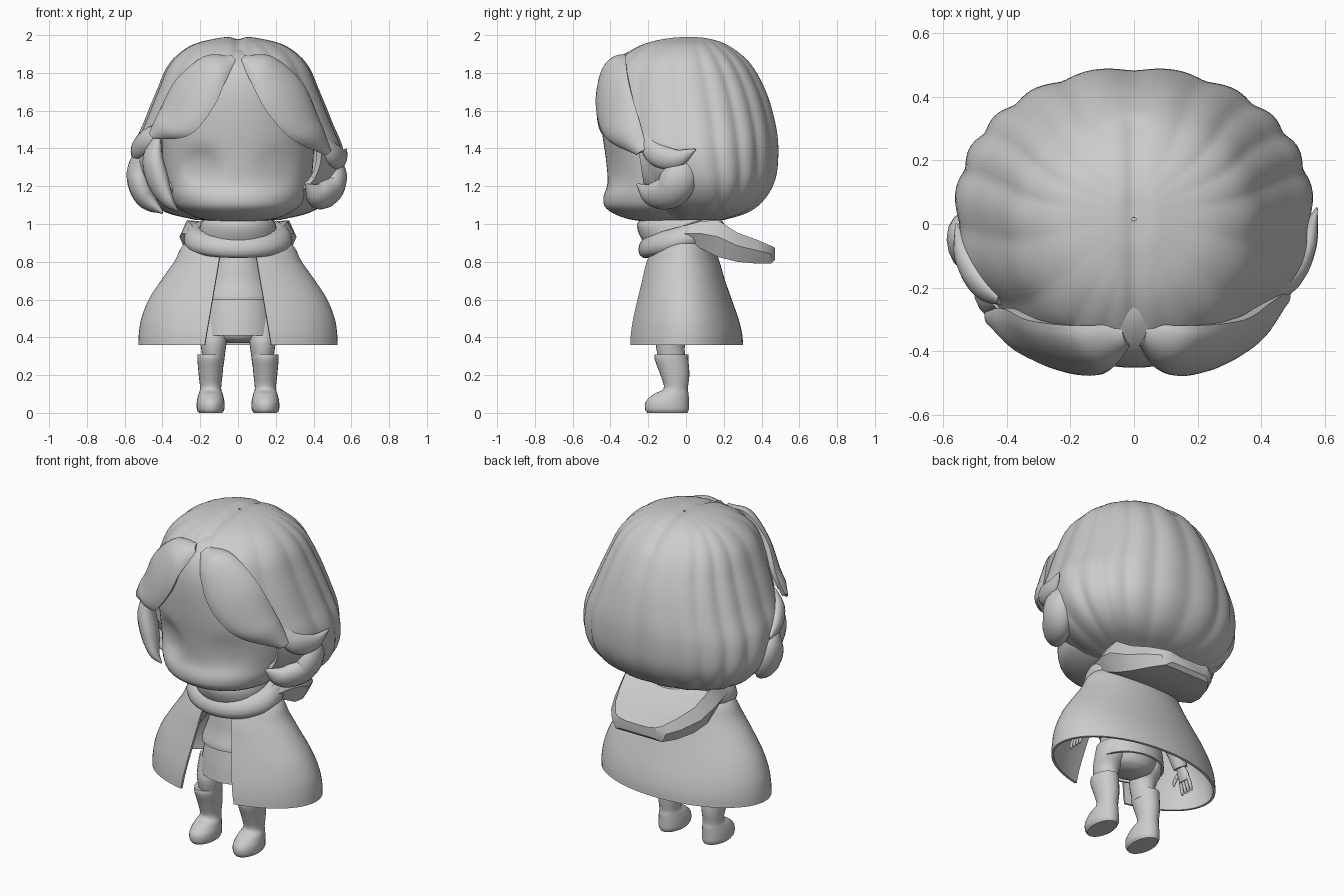
import bpy, bmesh, math
from mathutils import Vector

if "Cube" in bpy.data.objects:
    bpy.data.objects.remove(bpy.data.objects["Cube"])

CENTRE = Vector((0, 0, 1.45))


def spline(pts, n):
    """Catmull-Rom through tuples of any length, n samples per span."""
    p = [Vector(q) for q in pts]
    p = [2 * p[0] - p[1]] + p + [2 * p[-1] - p[-2]]
    out = []
    for i in range(1, len(p) - 2):
        a, b, c, d = p[i - 1:i + 3]
        for k in range(n):
            t = k / n
            out.append(0.5 * (2 * b + (c - a) * t + (2 * a - 5 * b + 4 * c - d) * t * t
                              + (3 * b - a - 3 * c + d) * t ** 3))
    return out + [p[-2]]


def grid(name, rows, loop=True, loop_rows=False, caps=False, thick=0, offset=0, cuts=(), angle=45):
    """Skin a list of point rows into a smooth object."""
    bm = bmesh.new()
    vs = [[bm.verts.new(p) for p in r] for r in rows]
    m = len(vs[0])
    for i in range(len(vs) if loop_rows else len(vs) - 1):
        r, q = vs[i], vs[(i + 1) % len(vs)]
        for j in range(m if loop else m - 1):
            k = (j + 1) % m
            bm.faces.new((r[j], r[k], q[k], q[j]))
    if caps:
        bm.faces.new(vs[0])
        bm.faces.new(vs[-1])
    bmesh.ops.recalc_face_normals(bm, faces=bm.faces)
    for co, no in cuts:
        bmesh.ops.bisect_plane(bm, geom=bm.verts[:] + bm.edges[:] + bm.faces[:],
                               plane_co=co, plane_no=no, clear_outer=True)
    me = bpy.data.meshes.new(name)
    bm.to_mesh(me)
    bm.free()
    ob = bpy.data.objects.new(name, me)
    bpy.context.collection.objects.link(ob)
    bpy.ops.object.select_all(action='DESELECT')
    ob.select_set(True)
    bpy.context.view_layer.objects.active = ob
    if thick:
        mod = ob.modifiers.new("thickness", 'SOLIDIFY')
        mod.thickness, mod.offset = thick, offset
        bpy.ops.object.modifier_apply(modifier=mod.name)
    bpy.ops.object.shade_smooth_by_angle(angle=math.radians(angle))
    return ob


def ring(z, w, yf, yb, a, cx=0, e=1.0):
    """Point on a rounded horizontal section; e < 1 makes it squarer."""
    c, s = math.cos(a), math.sin(a)
    c, s = math.copysign(abs(c) ** e, c), math.copysign(abs(s) ** e, s)
    return Vector((cx + w * c, (yf + yb) / 2 + (yb - yf) / 2 * s, z))


def rings(name, prof, n=32, cx=0, e=1.0, sub=4, **kw):
    rows = [[ring(*p, 2 * math.pi * j / n, cx, e) for j in range(n)] for p in spline(prof, sub)]
    return grid(name, rows, **kw)


def lock(name, pts, flat=0.65, n=14, out_from=CENTRE):
    """Tapered tube along (x, y, z, radius) points, flattened toward the head."""
    s = spline(pts, 6)
    rows = []
    for i, p in enumerate(s):
        c = p.xyz
        t = (s[min(i + 1, len(s) - 1)].xyz - s[max(i - 1, 0)].xyz).normalized()
        side = t.cross(c - out_from).normalized()
        out = side.cross(t)
        r = max(p[3], 0.004)
        rows.append([c + side * r * math.cos(a) + out * r * flat * math.sin(a)
                     for a in (2 * math.pi * j / n for j in range(n))])
    return grid(name, rows, caps=True)


def petal(name, edge_a, edge_b, bulge):
    """Leaf-shaped sheet between two edge curves, bulging away from the head."""
    A, B = spline(edge_a, 7), spline(edge_b, 7)
    rows = []
    for a, b in zip(A, B):
        row = []
        for k in range(13):
            v = k / 12
            p = a.lerp(b, v)
            f = math.sin(math.pi * v) ** 0.7 if 0 < v < 1 else 0
            row.append(p + (p - CENTRE).normalized() * bulge * f * min(1, (b - a).length / 0.2))
        rows.append(row)
    return grid(name, rows, loop=False, thick=0.03)


# Head with soft eye hollows
head = rings("head", [(1.005, .08, -.16, .1), (1.03, .21, -.32, .14), (1.08, .31, -.42, .2),
                      (1.14, .355, -.437, .25), (1.22, .385, -.415, .3), (1.35, .4, -.425, .33),
                      (1.5, .4, -.445, .35), (1.7, .37, -.45, .33), (1.83, .29, -.41, .25),
                      (1.91, .12, -.31, .15), (1.93, .04, -.2, .05)], n=64, e=.95, caps=True)
for v in head.data.vertices:
    if v.co.y < -.15:
        for s, depth in ((1, .012), (-1, .035)):
            d = math.hypot(v.co.x - .2 * s, v.co.z - 1.3)
            v.co.y += depth * math.exp(-(d / .1) ** 4)

# Hair cap with soft scalloped strands, cut open above the face
profile = spline([(1.992, .008, .01, .02), (1.985, .1, -.1, .12), (1.945, .25, -.25, .23),
                  (1.85, .365, -.38, .345), (1.7, .435, -.44, .43), (1.53, .505, -.45, .48),
                  (1.39, .56, -.43, .495), (1.24, .555, -.35, .48), (1.13, .49, -.25, .42),
                  (1.06, .38, -.17, .33), (1.02, .22, -.1, .2)], 5)
rows = []
for i, p in enumerate(profile):
    fade = min(1, i / 15)
    row = []
    for j in range(180):
        a = 2 * math.pi * j / 180
        b = a + math.pi / 2
        groove = (1 - math.sqrt(math.sin(9 * b + .9 * math.sin(3 * b) + .5 * math.sin(2 * b)) ** 2 + .04))
        q = ring(*p, a, 0, .95)
        k = 1 - .03 * fade * groove
        q.x, q.y = q.x * k, q.y * k
        if i < 15:
            q.z -= .014 * math.exp(-(q.x / .03) ** 2)
        row.append(q)
    rows.append(row)
grid("hair_cap", rows, thick=.03, offset=-1, angle=60, cuts=[((0, -.33, 1.9), (0, -.52, -.08))])

# Parted fringe
petal("fringe_right",
      [(.025, -.37, 1.865), (.075, -.44, 1.75), (.15, -.46, 1.6), (.28, -.41, 1.46), (.46, -.25, 1.375)],
      [(.04, -.32, 1.875), (.18, -.32, 1.87), (.33, -.3, 1.74), (.415, -.25, 1.55), (.475, -.21, 1.39)], .045)
petal("fringe_left",
      [(-.02, -.37, 1.865), (-.075, -.44, 1.75), (-.13, -.46, 1.62), (-.25, -.43, 1.48), (-.44, -.31, 1.46)],
      [(-.04, -.32, 1.875), (-.18, -.32, 1.87), (-.32, -.3, 1.75), (-.4, -.265, 1.6), (-.455, -.28, 1.48)], .045)

# Side locks
lock("flick_right", [(.42, -.22, 1.5, .02), (.49, -.17, 1.38, .06), (.54, -.06, 1.345, .055),
                     (.575, .05, 1.395, .005)])
lock("curl_right", [(.48, .0, 1.37, .05), (.505, -.03, 1.26, .095), (.48, -.08, 1.175, .095),
                    (.42, -.18, 1.155, .07), (.36, -.26, 1.21, .005)], .75)
lock("flick_left", [(-.42, -.24, 1.52, .02), (-.48, -.19, 1.45, .06), (-.53, -.1, 1.39, .055),
                    (-.56, .0, 1.35, .005)])
lock("front_lock_left", [(-.43, -.24, 1.46, .03), (-.45, -.23, 1.34, .075), (-.42, -.24, 1.22, .08),
                         (-.37, -.27, 1.12, .045), (-.32, -.27, 1.07, .005)])
lock("back_lock_left", [(-.5, -.12, 1.4, .03), (-.53, -.06, 1.27, .09), (-.49, -.07, 1.14, .085),
                        (-.4, -.12, 1.06, .01)])

# Cowl: neck band, rolled collar and draped hood
rings("neck_band", [(.86, .2, -.2, .15), (.95, .205, -.25, .17), (1.01, .195, -.255, .19),
                    (1.03, .16, -.2, .17)], caps=True)
rows = []
for i in range(40):
    a = 2 * math.pi * i / 40
    c = Vector((.235 * math.cos(a), -.02 + .18 * math.sin(a), .93 + .05 * math.sin(a)))
    out = Vector((math.cos(a), math.sin(a), -.3)).normalized()
    rows.append([c + out * .055 * math.cos(b) + Vector((0, 0, .06 * math.sin(b)))
                 for b in (2 * math.pi * k / 12 for k in range(12))])
grid("collar_roll", rows, loop_rows=True)
rows = []
for y, w, low, high in [(-.14, .23, .87, .93), (-.03, .275, .905, .985), (.08, .3, .87, 1.015),
                        (.17, .31, .825, 1.02), (.27, .285, .8, .955), (.38, .235, .79, .915),
                        (.45, .18, .79, .885), (.47, .14, .81, .875)]:
    m = low * .45 + high * .55
    rows.append([(x * w, y, z) for x, z in ((-1, m), (-.87, high), (-.5, high - .01), (.5, high - .01),
                                            (.87, high), (1, m), (.85, low), (-.85, low))])
grid("hood", rows, caps=True, angle=30)

# Cape open at the front
prof = spline([(.95, .17, -.1, .1), (.89, .28, -.165, .135), (.8, .33, -.21, .17), (.7, .4, -.235, .2),
               (.6, .465, -.26, .235), (.5, .505, -.285, .27), (.42, .518, -.3, .29),
               (.36, .52, -.305, .295)], 4)
rows = []
for p in prof:
    gap = .075 + .1 * (.95 - p[0]) / .59
    a0 = -math.acos(gap / p[1])
    span = math.pi - 2 * a0
    rows.append([ring(*p, a0 + span * j / 64) for j in range(65)])
grid("cape", rows, loop=False, thick=.014)

# Tunic, shirt and shorts
rings("tunic_skirt", [(.41, .19, -.19, .13), (.5, .183, -.178, .12), (.62, .165, -.155, .1)], thick=.012)
rings("shirt", [(.6, .19, -.19, .125), (.625, .187, -.187, .122), (.7, .16, -.165, .105),
                (.8, .13, -.15, .09), (.9, .11, -.12, .08)], caps=True)
rings("shorts", [(.37, .06, -.09, .03), (.4, .13, -.14, .07), (.48, .165, -.15, .09),
                 (.6, .15, -.13, .08)], caps=True)

# Legs, boots, arms and hands on both sides
for s, side in ((1, "right"), (-1, "left")):
    rings("leg_" + side, [(.26, .055, -.14, .0), (.36, .068, -.16, -.005), (.42, .078, -.15, .04),
                          (.5, .075, -.13, .06)], n=20, cx=.13 * s, caps=True)
    rings("boot_" + side, [(.31, .07, -.165, .012), (.28, .07, -.165, .013), (.2, .063, -.135, .018),
                           (.13, .056, -.118, .01), (.1, .064, -.17, .014), (.06, .073, -.213, .015),
                           (.02, .073, -.217, .015), (0, .062, -.205, .008)],
          n=24, cx=.145 * s, caps=True)
    body = Vector((0, 0, .6))
    lock("arm_" + side, [(.1 * s, -.03, .87, .05), (.2 * s, -.03, .78, .055), (.29 * s, -.02, .65, .05),
                         (.35 * s, -.02, .53, .04)], 1, 14, body)
    lock("palm_" + side, [(.34 * s, -.02, .55, .022), (.365 * s, -.02, .5, .038),
                          (.38 * s, -.02, .46, .036)], .5, 12, body)
    for k in range(4):
        y = -.05 + .02 * k
        lock(f"finger_{side}_{k}", [(.375 * s, y, .475, .01), (.392 * s, y * 1.2, .43, .01),
                                    (.4 * s, y * 1.3, .395, .005)], 1, 8, body)
    lock("thumb_" + side, [(.36 * s, -.045, .51, .011), (.355 * s, -.075, .475, .011),
                           (.355 * s, -.085, .445, .005)], 1, 8, body)
